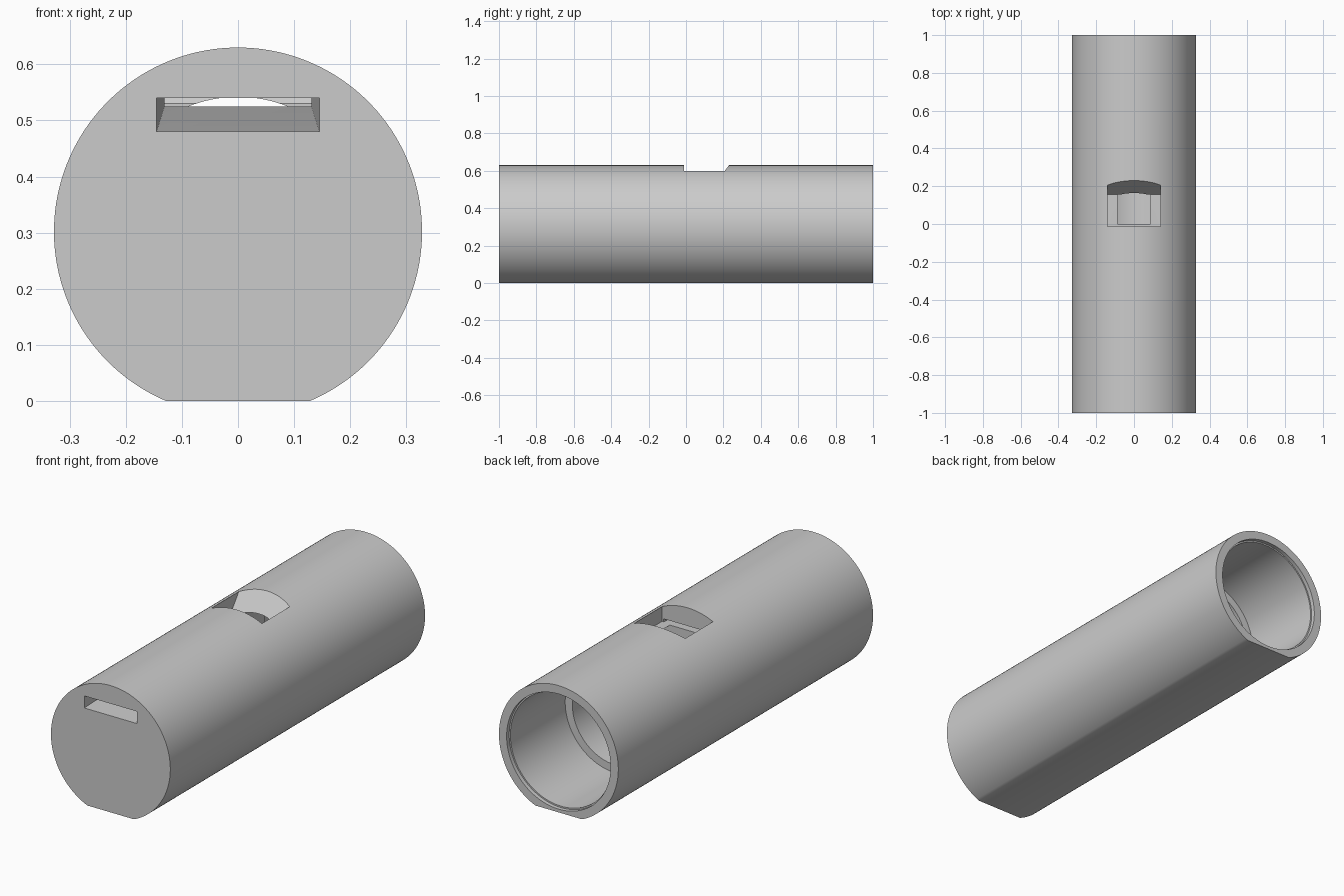
import bpy, bmesh, math

cube = bpy.data.objects.get("Cube")
if cube:
    bpy.data.objects.remove(cube, do_unlink=True)

R, CZ, SEG = 0.328, 0.302, 128

grey = bpy.data.materials.new("light_grey")
grey.use_nodes = True
colour = (0.6, 0.6, 0.6, 1)
grey.diffuse_color = colour
grey.node_tree.nodes["Principled BSDF"].inputs["Base Color"].default_value = colour


def loft(name, rings):
    """Closed solid through rings with equal point counts, capped at both ends."""
    bm = bmesh.new()
    loops = [[bm.verts.new(p) for p in ring] for ring in rings]
    n = len(loops[0])
    for a, b in zip(loops, loops[1:]):
        for i in range(n):
            j = (i + 1) % n
            bm.faces.new((a[i], a[j], b[j], b[i]))
    bm.faces.new(loops[0])
    bm.faces.new(loops[-1])
    bmesh.ops.recalc_face_normals(bm, faces=bm.faces)
    mesh = bpy.data.meshes.new(name)
    bm.to_mesh(mesh)
    bm.free()
    mesh.materials.append(grey)
    obj = bpy.data.objects.new(name, mesh)
    bpy.context.collection.objects.link(obj)
    return obj


def circle(r, y):
    return [(r * math.cos(t), y, CZ + r * math.sin(t))
            for t in (2 * math.pi * i / SEG for i in range(SEG))]


def rectangle(y, half, low, high):
    return [(-half, y, low), (half, y, low), (half, y, high), (-half, y, high)]


# Round body with a flat underside
flat = math.asin(CZ / R)
angles = [-flat + (math.pi + 2 * flat) * i / SEG for i in range(SEG + 1)]
body = loft("whistle_body", [
    [(R * math.cos(t), y, CZ + R * math.sin(t)) for t in angles] for y in (-1, 1)])

# Stepped bore, open at the back with a narrow lip chamfer
bore = loft("bore_cutter", [
    circle(0.24, 0.0), circle(0.24, 0.55), circle(0.279, 0.55),
    circle(0.279, 0.98), circle(0.286, 0.98), circle(0.286, 1.1)])

# Sound window with a sloping back edge
profile = [(-0.012, 0.75), (-0.012, 0.525), (0.155, 0.525), (0.155, 0.53), (0.32, 0.75)]
window = loft("window_cutter", [[(x, y, z) for y, z in profile] for x in (-0.14, 0.14)])

# Tapered air slot from the mouth end to the window
slot = loft("air_slot_cutter", [
    rectangle(-1.0, 0.145, 0.48, 0.54), rectangle(0.0, 0.131, 0.525, 0.54)])
for v in slot.data.vertices:
    if v.co.y < -0.5:
        v.co.y -= 0.001

for cutter in (bore, window, slot):
    mod = body.modifiers.new(cutter.name, "BOOLEAN")
    mod.operation = "DIFFERENCE"
    mod.solver = "EXACT"
    mod.object = cutter

# Apply the cuts, then remove the cutters
bpy.context.view_layer.objects.active = body
body.select_set(True)
for mod in list(body.modifiers):
    bpy.ops.object.modifier_apply(modifier=mod.name)
for cutter in (bore, window, slot):
    bpy.data.objects.remove(cutter, do_unlink=True)

bpy.ops.object.select_all(action="DESELECT")
body.select_set(True)
bpy.ops.object.shade_smooth_by_angle(angle=math.radians(25))
